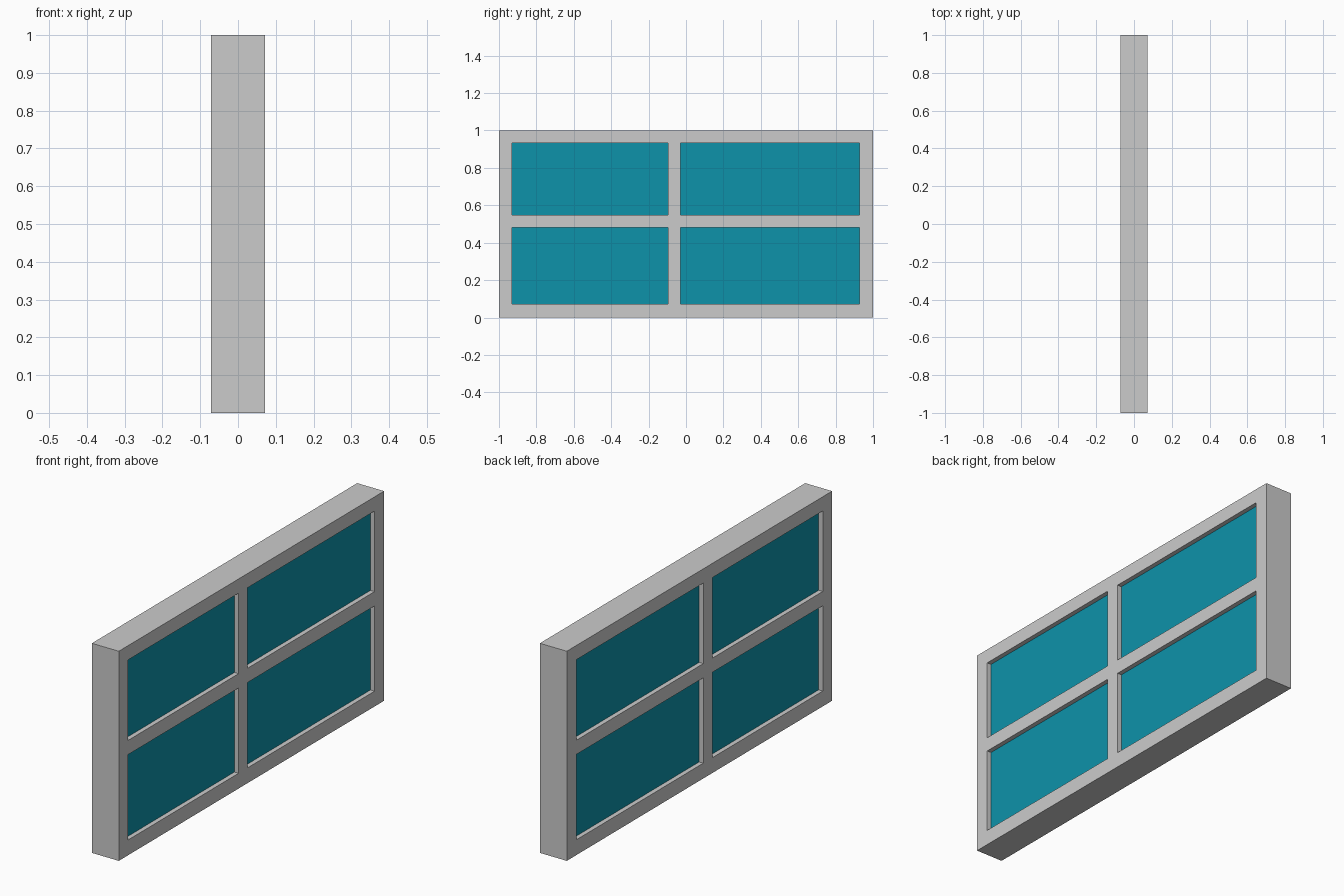
import bpy
import bmesh

if "Cube" in bpy.data.objects:
    bpy.data.objects.remove(bpy.data.objects["Cube"])

HALF_DEPTH = 0.071     # frame half thickness along x
HALF_GLASS = 0.049     # glass sits recessed on both sides
YS = [-1.0, -0.93, -0.097, -0.029, 0.928, 1.0]
ZS = [0.0, 0.073, 0.48, 0.548, 0.932, 1.0]


def add_object(name, bm):
    bmesh.ops.recalc_face_normals(bm, faces=bm.faces)
    mesh = bpy.data.meshes.new(name)
    bm.to_mesh(mesh)
    bm.free()
    obj = bpy.data.objects.new(name, mesh)
    bpy.context.collection.objects.link(obj)
    return obj


def slab(name, ys, zs, half, is_open):
    """Grid of cells in the yz plane, minus openings, extruded along x."""
    bm = bmesh.new()
    grid = [[bm.verts.new((-half, y, z)) for z in zs] for y in ys]
    for i in range(len(ys) - 1):
        for j in range(len(zs) - 1):
            if not is_open(i, j):
                bm.faces.new((grid[i][j], grid[i + 1][j],
                              grid[i + 1][j + 1], grid[i][j + 1]))
    result = bmesh.ops.extrude_face_region(bm, geom=bm.faces[:], use_keep_orig=True)
    moved = [v for v in result["geom"] if isinstance(v, bmesh.types.BMVert)]
    bmesh.ops.translate(bm, verts=moved, vec=(2 * half, 0, 0))
    return add_object(name, bm)


# Frame with crossing bars: odd rows and columns are the openings
slab("window_frame", YS, ZS, HALF_DEPTH, lambda i, j: i % 2 == 1 and j % 2 == 1)

# Four glass panes
glass = bpy.data.materials.new("teal_glass")
glass.diffuse_color = (0.004, 0.29, 0.40, 1.0)
glass.use_nodes = True
glass.node_tree.nodes["Principled BSDF"].inputs["Base Color"].default_value = glass.diffuse_color
for i, side in ((1, "left"), (3, "right")):
    for j, level in ((1, "lower"), (3, "upper")):
        pane = slab(f"glass_pane_{level}_{side}", YS[i:i + 2], ZS[j:j + 2],
                    HALF_GLASS, lambda a, b: False)
        pane.data.materials.append(glass)
